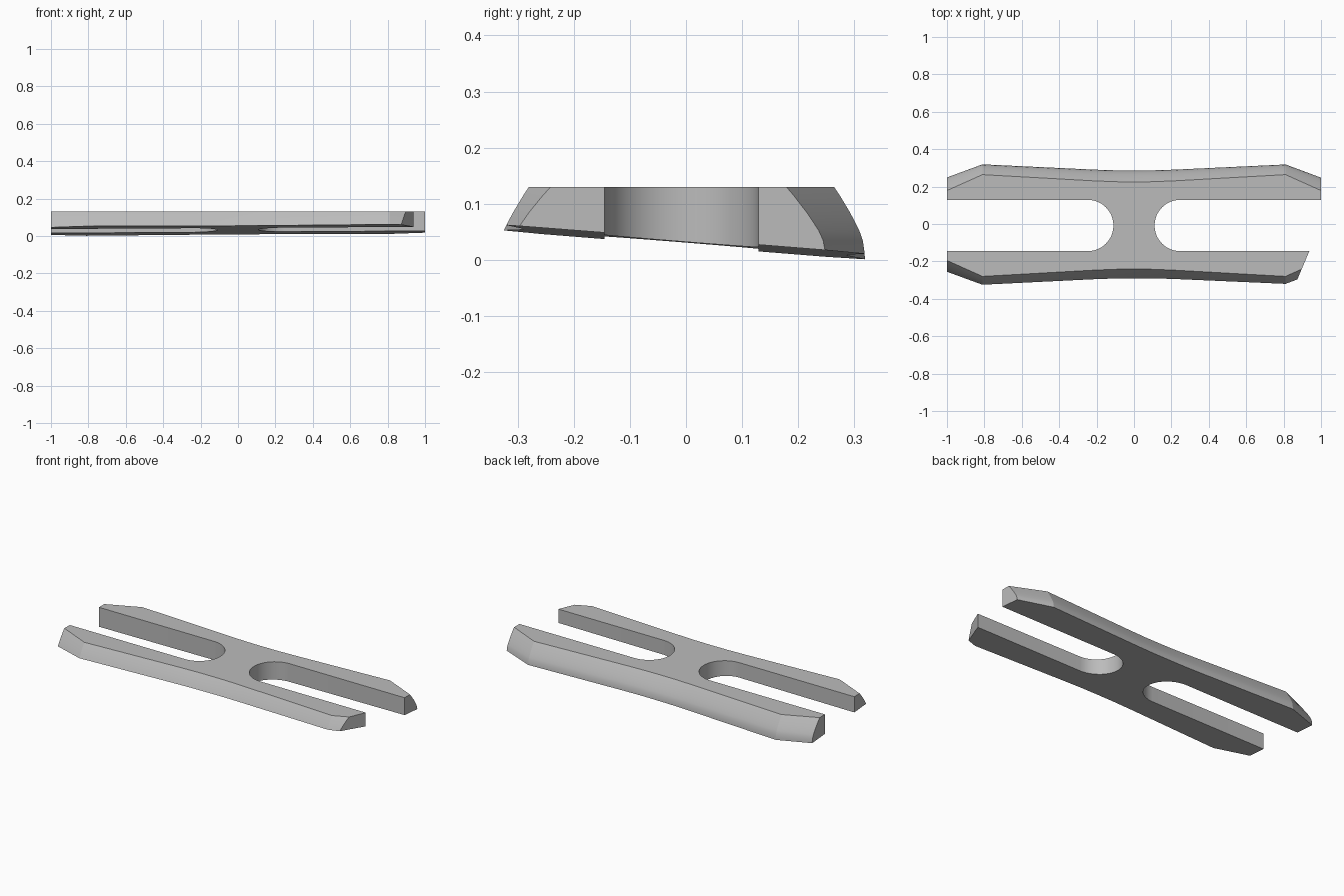
import bpy, bmesh, math
from mathutils import Vector

cube = bpy.data.objects.get("Cube")
if cube:
    bpy.data.objects.remove(cube, do_unlink=True)

MID = -0.008          # y of the long centre line
TOP = 0.13            # flat upper face
SLOT_R = 0.137        # half width of each slot
SLOT_X = 0.247        # centre of each slot's round end
ARC = 24

# Flank section: height, outward spread
FLANK = [(TOP, 0), (0.115, 0.010), (0.10, 0.019), (0.085, 0.028), (0.07, 0.036),
         (0.052, 0.045), (0.035, 0.051), (0.015, 0.054), (-0.03, 0.057)]
# Half outline along one edge: x, half depth at the top, spread scale
EDGE = [(0, 0.233, 1.13), (0.1, 0.234, 1.12), (0.22, 0.239, 1.1),
        (0.81, 0.272, 1.0), (1, 0.187, 1.28)]


def outline():
    """Counter-clockwise loop of (x, y offset, flank scale), slots included."""
    half = [(-x, d, s) for x, d, s in reversed(EDGE[1:])] + EDGE
    loop = [(x, -d, -s) for x, d, s in half]
    arc = [math.pi * i / ARC for i in range(ARC + 1)]
    right = [(SLOT_X - SLOT_R * math.sin(a), -SLOT_R * math.cos(a), 0) for a in arc]
    loop += [(1, -SLOT_R, 0)] + right + [(1, SLOT_R, 0)]
    loop += list(reversed(half))
    loop += [(-1, SLOT_R, 0)] + [(-x, -y, 0) for x, y, _ in right] + [(-1, -SLOT_R, 0)]
    return loop


def slice_off(bm, point, normal):
    """Remove everything on the normal's side and close the cut."""
    geom = bm.verts[:] + bm.edges[:] + bm.faces[:]
    cut = bmesh.ops.bisect_plane(bm, geom=geom, dist=1e-6, plane_co=point,
                                 plane_no=normal, clear_outer=True)
    rim = [e for e in cut["geom_cut"] if isinstance(e, bmesh.types.BMEdge)]
    bmesh.ops.holes_fill(bm, edges=rim, sides=0)


# Slotted plate lofted down through the flank section
bm = bmesh.new()
loop = outline()
rings = [[bm.verts.new((x, MID + y + spread * s, z)) for x, y, s in loop]
         for z, spread in FLANK]
bm.faces.new(rings[0])
bm.faces.new(list(reversed(rings[-1])))
for up, low in zip(rings, rings[1:]):
    for i in range(len(loop)):
        j = (i + 1) % len(loop)
        bm.faces.new((up[i], low[i], low[j], up[j]))

# Sloping underside, then the slanted tip of the front left arm
slice_off(bm, Vector((0, 0, 0.0315)), Vector((0.006, -0.08, -1)))
slice_off(bm, Vector((0.937, -0.146, 0)), Vector((0.144, -0.061, 0)).normalized())
bmesh.ops.recalc_face_normals(bm, faces=bm.faces[:])

mesh = bpy.data.meshes.new("slotted_plate")
bm.to_mesh(mesh)
bm.free()
plate = bpy.data.objects.new("slotted_plate", mesh)
bpy.context.collection.objects.link(plate)

# Plain grey
grey = bpy.data.materials.new("plain_grey")
grey.use_nodes = True
colour = (0.5, 0.5, 0.5, 1)
grey.diffuse_color = colour
grey.node_tree.nodes["Principled BSDF"].inputs["Base Color"].default_value = colour
mesh.materials.append(grey)

bpy.ops.object.select_all(action="DESELECT")
plate.select_set(True)
bpy.context.view_layer.objects.active = plate
bpy.ops.object.shade_smooth_by_angle(angle=math.radians(20))
